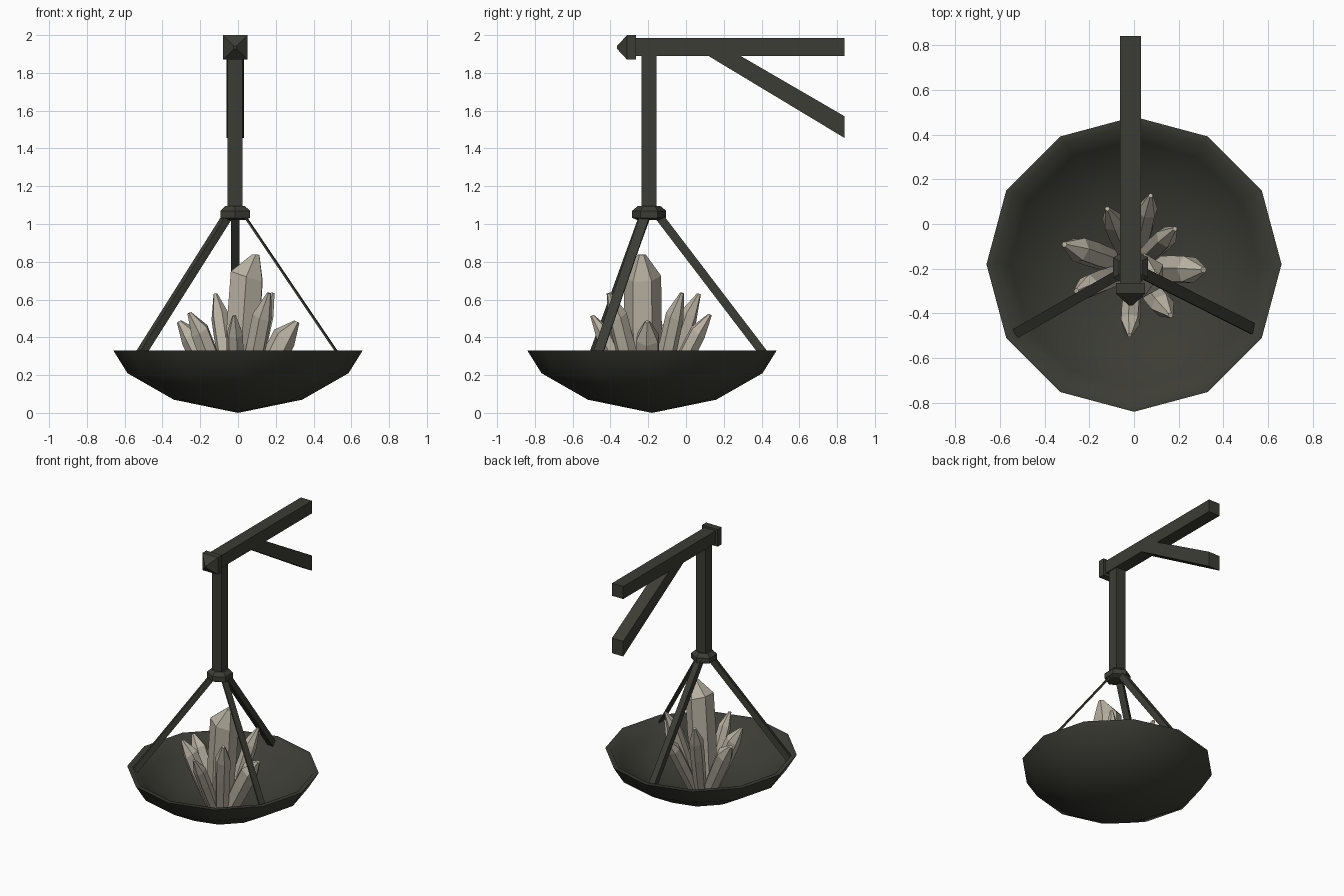
import bpy, bmesh, math
from mathutils import Vector

if "Cube" in bpy.data.objects:
    bpy.data.objects.remove(bpy.data.objects["Cube"])

def material(name, rgb):
    m = bpy.data.materials.new(name)
    m.diffuse_color = (*rgb, 1)
    m.use_nodes = True
    m.node_tree.nodes["Principled BSDF"].inputs["Base Color"].default_value = m.diffuse_color
    return m

IRON = material("dark iron", (0.046, 0.046, 0.036))
STONE = material("pale crystal", (0.48, 0.44, 0.36))
AX, AY = -0.015, -0.195          # axis of the stem and collar

def make(name, rings, mat, closed=True, smooth=0):
    """Skin a list of point rings; a ring of one point closes to a tip."""
    bm = bmesh.new()
    vs = [[bm.verts.new(p) for p in r] for r in rings]
    for a, b in zip(vs, vs[1:]):
        n = max(len(a), len(b))
        for i in range(n):
            j = (i + 1) % n
            f = [a[i % len(a)], a[j % len(a)], b[j % len(b)], b[i % len(b)]]
            bm.faces.new(list(dict.fromkeys(f)))
    if closed:
        for r in (vs[0], vs[-1]):
            if len(r) > 2:
                bm.faces.new(r)
    bmesh.ops.recalc_face_normals(bm, faces=bm.faces)
    me = bpy.data.meshes.new(name)
    bm.to_mesh(me)
    bm.free()
    me.materials.append(mat)
    ob = bpy.data.objects.new(name, me)
    bpy.context.collection.objects.link(ob)
    if smooth:
        bpy.ops.object.select_all(action='DESELECT')
        ob.select_set(True)
        bpy.context.view_layer.objects.active = ob
        bpy.ops.object.shade_smooth_by_angle(angle=math.radians(smooth))
    return ob

def lathe(name, profile, n, cx, cy, mat, start=0, smooth=0):
    rings = []
    for r, z in profile:
        k = n if r > 0 else 1
        rings.append([(cx + r * math.cos(start + i * math.tau / n),
                       cy + r * math.sin(start + i * math.tau / n), z) for i in range(k)])
    return make(name, rings, mat, smooth=smooth)

def prism_x(name, yz, half):
    """Side profile in y-z extruded across x."""
    return make(name, [[(AX + s * half, y, z) for y, z in yz] for s in (-1, 1)], IRON)

def bar(name, a, b, across, w, t):
    a, b = Vector(a), Vector(b)
    d = (b - a).normalized()
    u = Vector(across)
    u = (u - d * u.dot(d)).normalized()
    v = d.cross(u)
    return make(name, [[p + u * w * i / 2 + v * t * j / 2
                        for i, j in ((-1, -1), (1, -1), (1, 1), (-1, 1))] for p in (a, b)], IRON)

# Twelve-sided bowl with thin walls
lathe("bowl", [(0, 0), (0.34, 0.07), (0.585, 0.21), (0.66, 0.33), (0.625, 0.33),
               (0.555, 0.235), (0.325, 0.105), (0, 0.05)], 12, 0, -0.18, IRON, smooth=62)

# Wall bracket: beam, brace and pointed end cap
prism_x("beam", [(-0.27, 1.89), (0.84, 1.89), (0.84, 1.985), (-0.27, 1.985)], 0.047)
prism_x("brace", [(0.11, 1.895), (0.28, 1.895), (0.84, 1.57), (0.84, 1.455)], 0.047)
def square(y, h):
    return [(AX + i * h, y, 1.935 + j * h) for i, j in ((-1, -1), (1, -1), (1, 1), (-1, 1))]
make("end_cap", [square(-0.265, 0.065), square(-0.312, 0.065), square(-0.365, 0.008)], IRON)

# Stem and hexagonal collar
bar("stem", (AX, AY, 1.07), (AX, AY, 1.91), (1, 0, 0), 0.08, 0.08)
lathe("collar", [(0.062, 1.02), (0.09, 1.033), (0.09, 1.07), (0.06, 1.095)], 6,
      AX, AY, IRON, start=math.pi / 2)

# Three hanger bars, one of them a thin strap
bar("hanger_left", (-0.05, -0.215, 1.05), (-0.53, -0.49, 0.29), (0.5, -0.87, 0), 0.045, 0.04)
bar("hanger_right", (0.03, -0.215, 1.05), (0.545, -0.475, 0.29), (0.1, 1, 0), 0.052, 0.01)
bar("hanger_back", (AX, -0.15, 1.05), (AX, 0.43, 0.29), (1, 0, 0), 0.045, 0.045)

def crystal(name, base, tip, r, turn, skew=0.35, shoulder=0.78):
    """Six-sided shaft with a blunt, outward-leaning point."""
    base, tip = Vector(base), Vector(tip)
    lean = Vector((tip.x - base.x, tip.y - base.y, 0)).normalized() * r * skew
    d = (tip - lean - base).normalized()
    length = (tip - lean - base).length
    u = d.cross(Vector((0, 1, 0))).normalized()
    v = d.cross(u)
    def ring(c, q):
        return [c + (u * math.cos(turn + i * math.tau / 6)
                     + v * math.sin(turn + i * math.tau / 6)) * q for i in range(6)]
    upper = ring(base + d * length * shoulder, r * 0.98)
    upper = [p + d * (p - base - d * length * shoulder).dot(lean.normalized()) * -0.25 for p in upper]
    make(name, [ring(base, r * 0.85), ring(base + d * length * 0.5, r), upper,
                ring(tip - d * r * 0.12, r * 0.22)], STONE)

# Crystal cluster: one tall centre, a ring of smaller ones leaning outward
crystal("crystal_centre", (0.0, -0.225, 0.06), (0.095, -0.235, 0.85), 0.1, 0.5, 0.4, 0.84)
tips = [(-0.315, -0.09, 0.49, 0.06), (-0.26, -0.30, 0.535, 0.055), (-0.12, 0.07, 0.635, 0.05),
        (0.075, 0.13, 0.525, 0.048), (0.185, -0.02, 0.64, 0.05), (0.315, -0.205, 0.49, 0.068),
        (0.165, -0.41, 0.64, 0.055), (-0.02, -0.50, 0.52, 0.045)]
for i, (x, y, z, r) in enumerate(tips):
    crystal(f"crystal_{i + 1}", (x * 0.25, -0.2 + (y + 0.2) * 0.25, 0.07), (x, y, z), r, i * 0.4)
